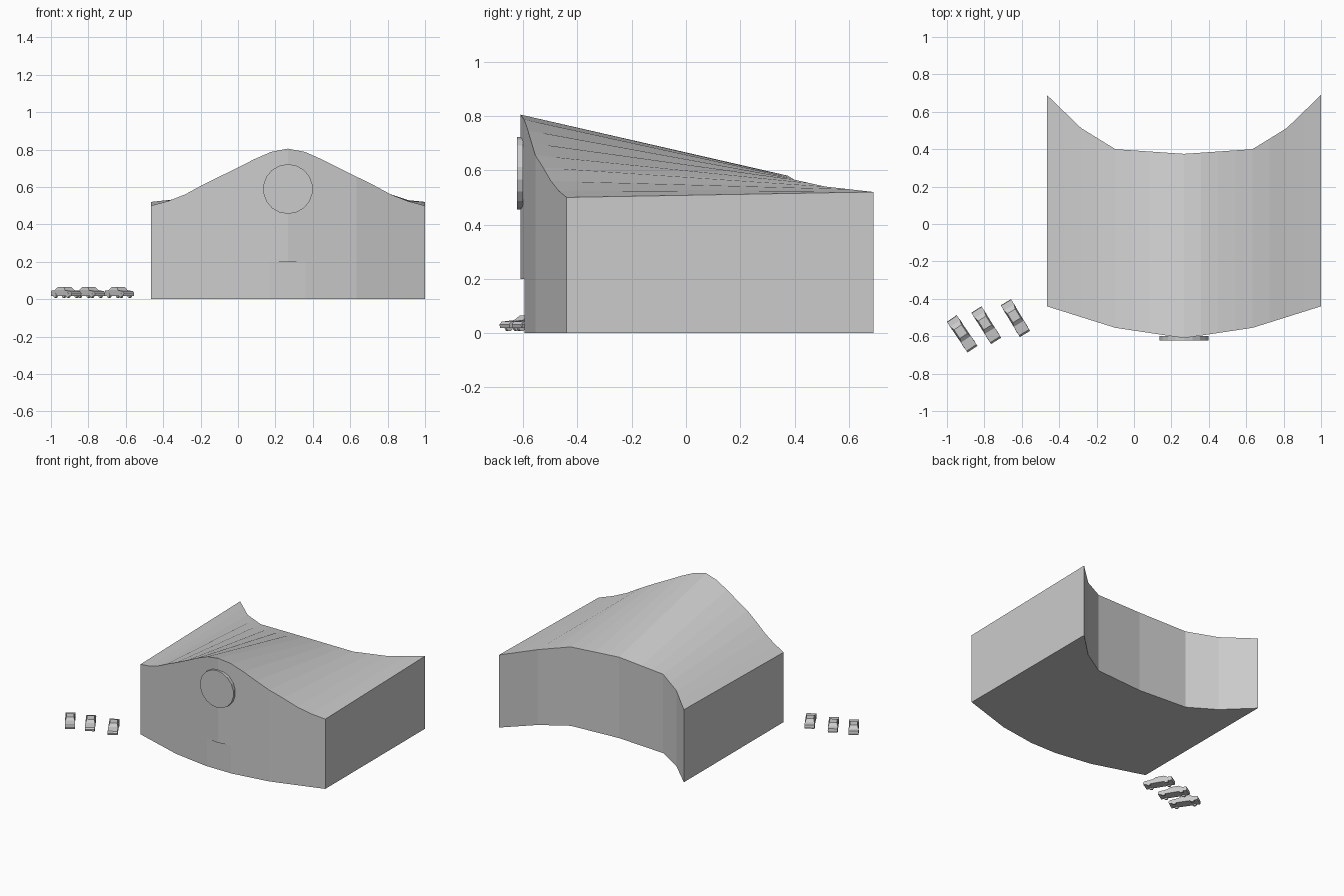
import bpy, bmesh, math
from mathutils import Matrix, Vector

if "Cube" in bpy.data.objects:
    bpy.data.objects.remove(bpy.data.objects["Cube"])

grey = bpy.data.materials.new("plain grey")
grey.diffuse_color = (0.6, 0.6, 0.6, 1)
grey.use_nodes = True
grey.node_tree.nodes["Principled BSDF"].inputs["Base Color"].default_value = grey.diffuse_color
CX = 0.267  # building centre line


def finish(bm, name, matrix=None):
    bmesh.ops.recalc_face_normals(bm, faces=bm.faces)
    me = bpy.data.meshes.new(name)
    bm.to_mesh(me)
    bm.free()
    ob = bpy.data.objects.new(name, me)
    me.materials.append(grey)
    if matrix:
        ob.matrix_world = matrix
    bpy.context.collection.objects.link(ob)
    return ob


def lerp(table, d):
    for (a, va), (b, vb) in zip(table, table[1:]):
        if d <= b + 1e-6:
            return va + (vb - va) * (d - a) / (b - a)
    return table[-1][1]


# Building: curved plan and swept roof, all symmetric in distance from centre line
front_y = [(0, -0.61), (0.367, -0.555), (0.733, -0.44)]
back_y = [(0, 0.375), (0.367, 0.40), (0.55, 0.513), (0.733, 0.69)]
front_z = [(0, 0.805), (0.092, 0.787), (0.183, 0.747), (0.275, 0.70), (0.367, 0.655),
           (0.458, 0.61), (0.55, 0.56), (0.642, 0.524), (0.733, 0.50)]
back_z = [(0, 0.58), (0.367, 0.565), (0.55, 0.54), (0.733, 0.52)]

bm = bmesh.new()
rows = []
for i in range(-8, 9):
    d = abs(i) * 0.733 / 8
    x = CX + i * 0.733 / 8
    fy, by = lerp(front_y, d), lerp(back_y, d)
    rows.append([bm.verts.new(p) for p in (
        (x, fy, 0), (x, fy, lerp(front_z, d)), (x, by, lerp(back_z, d)), (x, by, 0))])
for a, b in zip(rows, rows[1:]):
    for k in range(4):
        n = (k + 1) % 4
        bm.faces.new((a[k], a[n], b[n], b[k]))
bm.faces.new(rows[0])
bm.faces.new(rows[-1])
building = finish(bm, "building")

# Flat doorway cut into the pointed front wall
bm = bmesh.new()
bmesh.ops.create_cube(bm, size=1, matrix=Matrix.Translation((CX, -0.645, 0.05))
                      @ Matrix.Diagonal((0.19, 0.10, 0.30, 1)))
cutter = finish(bm, "doorway_cutter")
cutter.hide_render = True
cutter.hide_viewport = True
cut = building.modifiers.new("doorway", 'BOOLEAN')
cut.operation = 'DIFFERENCE'
cut.solver = 'EXACT'
cut.object = cutter

# Round plate on the gable
bm = bmesh.new()
bmesh.ops.create_cone(bm, cap_ends=True, segments=18, radius1=0.133, radius2=0.133,
                      depth=0.022,
                      matrix=Matrix.Translation((CX, -0.611, 0.589))
                      @ Matrix.Rotation(math.pi / 2, 4, 'X'))
finish(bm, "round_gable_plate")


def loft(bm, sections):
    """Join side profiles, each a (width position, point list) pair."""
    rings = [[bm.verts.new((u, w, z)) for u, w, z in s] for s in sections]
    n = len(rings[0])
    for a, b in zip(rings, rings[1:]):
        for k in range(n):
            bm.faces.new((a[k], a[(k + 1) % n], b[(k + 1) % n], b[k]))
    bm.faces.new(rings[0])
    bm.faces.new(rings[-1])


# Cars: low body, tapered cabin and four wheels, pointing along +x locally
body = [(-0.096, 0.018), (-0.099, 0.03), (-0.096, 0.045), (-0.06, 0.048),
        (0.035, 0.048), (0.09, 0.042), (0.099, 0.032), (0.096, 0.018)]
cabin = [(-0.068, 0.046, 0.031), (-0.042, 0.065, 0.024),
         (0.014, 0.065, 0.024), (0.038, 0.046, 0.031)]


def car(name, x, y, heading):
    m = Matrix.Translation((x, y, 0)) @ Matrix.Rotation(math.radians(heading), 4, 'Z')
    bm = bmesh.new()
    loft(bm, [[(u, s * 0.032, z) for u, z in body] for s in (-1, 1)])
    finish(bm, name + "_body", m)
    bm = bmesh.new()
    loft(bm, [[(u, s * w, z) for u, z, w in cabin] for s in (-1, 1)])
    finish(bm, name + "_cabin", m)
    bm = bmesh.new()
    for u in (-0.06, 0.062):
        for s in (-1, 1):
            bmesh.ops.create_cone(bm, cap_ends=True, segments=12, radius1=0.014,
                                  radius2=0.014, depth=0.012,
                                  matrix=Matrix.Translation((u, s * 0.027, 0.021))
                                  @ Matrix.Rotation(math.pi / 2, 4, 'X'))
    finish(bm, name + "_wheels", m)


for i, (x, y, h) in enumerate([(-0.919, -0.587, -56), (-0.79, -0.541, -58),
                               (-0.634, -0.503, -59)]):
    car("car_%d" % (i + 1), x, y, h)
